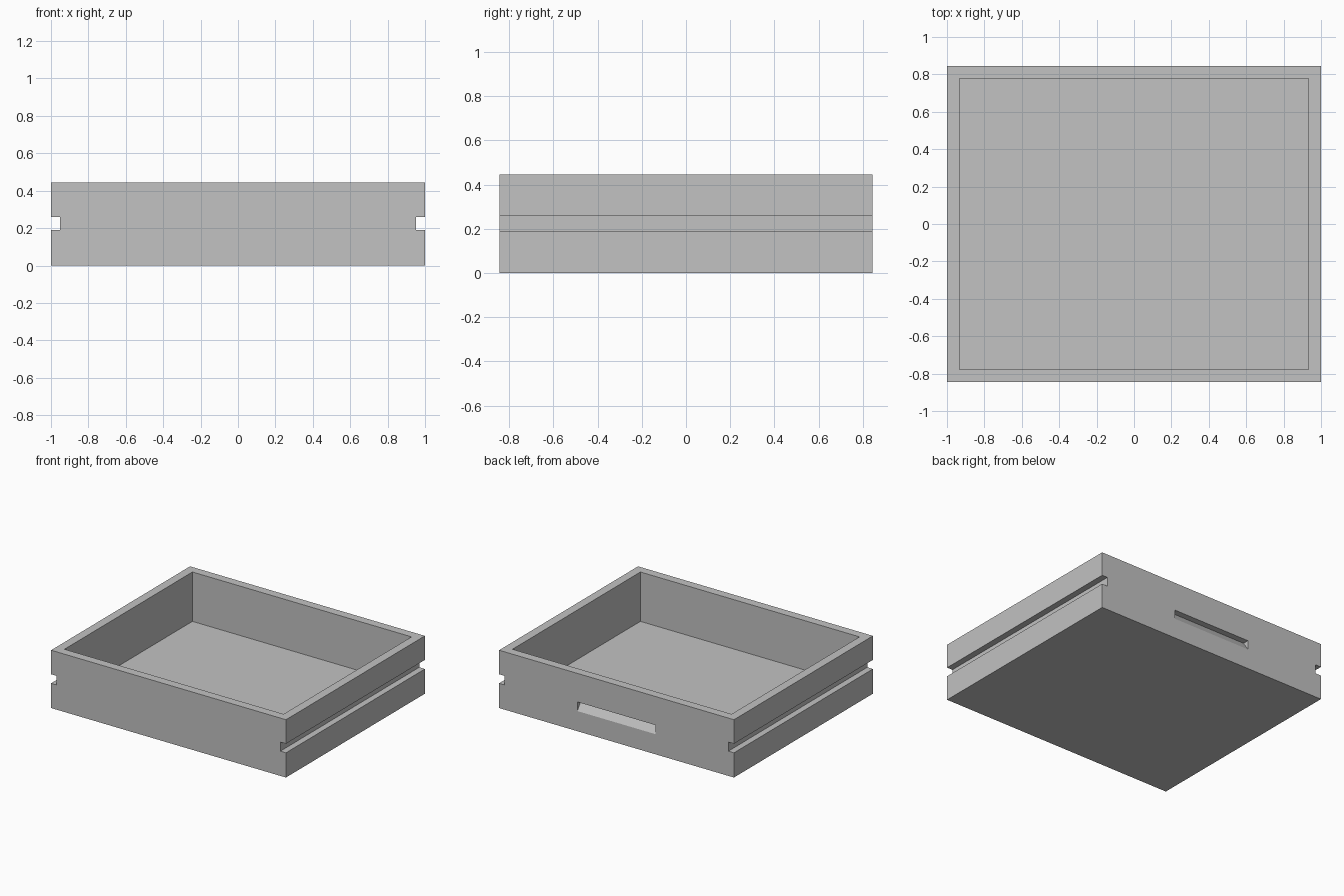
import bpy
import bmesh
from mathutils import Vector

cube = bpy.data.objects.get("Cube")
if cube:
    bpy.data.objects.remove(cube, do_unlink=True)

HALF_X, HALF_Y, HEIGHT = 1.0, 0.845, 0.445
WALL, FLOOR, CUT = 0.067, 0.065, 0.048

grey = bpy.data.materials.new("plain grey")
grey.use_nodes = True
grey.diffuse_color = (0.54, 0.54, 0.54, 1)
grey.node_tree.nodes["Principled BSDF"].inputs["Base Color"].default_value = grey.diffuse_color


def prism(name, outline, sweep):
    """Sweep a closed outline of 3D points along a vector."""
    bm = bmesh.new()
    face = bm.faces.new([bm.verts.new(p) for p in outline])
    swept = bmesh.ops.extrude_face_region(bm, geom=[face])["geom"]
    verts = [v for v in swept if isinstance(v, bmesh.types.BMVert)]
    bmesh.ops.translate(bm, verts=verts, vec=Vector(sweep))
    bmesh.ops.recalc_face_normals(bm, faces=bm.faces[:])
    mesh = bpy.data.meshes.new(name)
    bm.to_mesh(mesh)
    bm.free()
    mesh.materials.append(grey)
    obj = bpy.data.objects.new(name, mesh)
    bpy.context.collection.objects.link(obj)
    return obj


def carve(target, cutter):
    """Subtract the cutter from the target, then discard the cutter."""
    cutter.hide_render = True
    mod = target.modifiers.new("cut", "BOOLEAN")
    mod.operation, mod.solver, mod.object = "DIFFERENCE", "EXACT", cutter
    bpy.context.view_layer.objects.active = target
    bpy.ops.object.modifier_apply(modifier=mod.name)
    bpy.data.objects.remove(cutter, do_unlink=True)


# Drawer body: front cross-section with a runner groove down each side
right_edge = [(HALF_X, 0), (HALF_X, 0.19), (HALF_X - CUT, 0.19),
              (HALF_X - CUT, 0.26), (HALF_X, 0.26), (HALF_X, HEIGHT)]
section = right_edge + [(-x, z) for x, z in reversed(right_edge)]
drawer = prism("drawer_tray", [(x, -HALF_Y, z) for x, z in section], (0, 2 * HALF_Y, 0))

# Open interior
ix, iy = HALF_X - WALL, HALF_Y - WALL
corners = [(-ix, -iy), (ix, -iy), (ix, iy), (-ix, iy)]
carve(drawer, prism("interior_cutter", [(x, y, FLOOR) for x, y in corners], (0, 0, HEIGHT)))

# Finger pull in the back: flat ceiling, floor sloping up and inward
low, high = 0.155, 0.225
out = HALF_Y + 0.05
pull = [(HALF_Y, low), (out, low), (out, high), (HALF_Y - CUT, high)]
carve(drawer, prism("finger_pull_cutter", [(-0.333, y, z) for y, z in pull], (0.666, 0, 0)))
